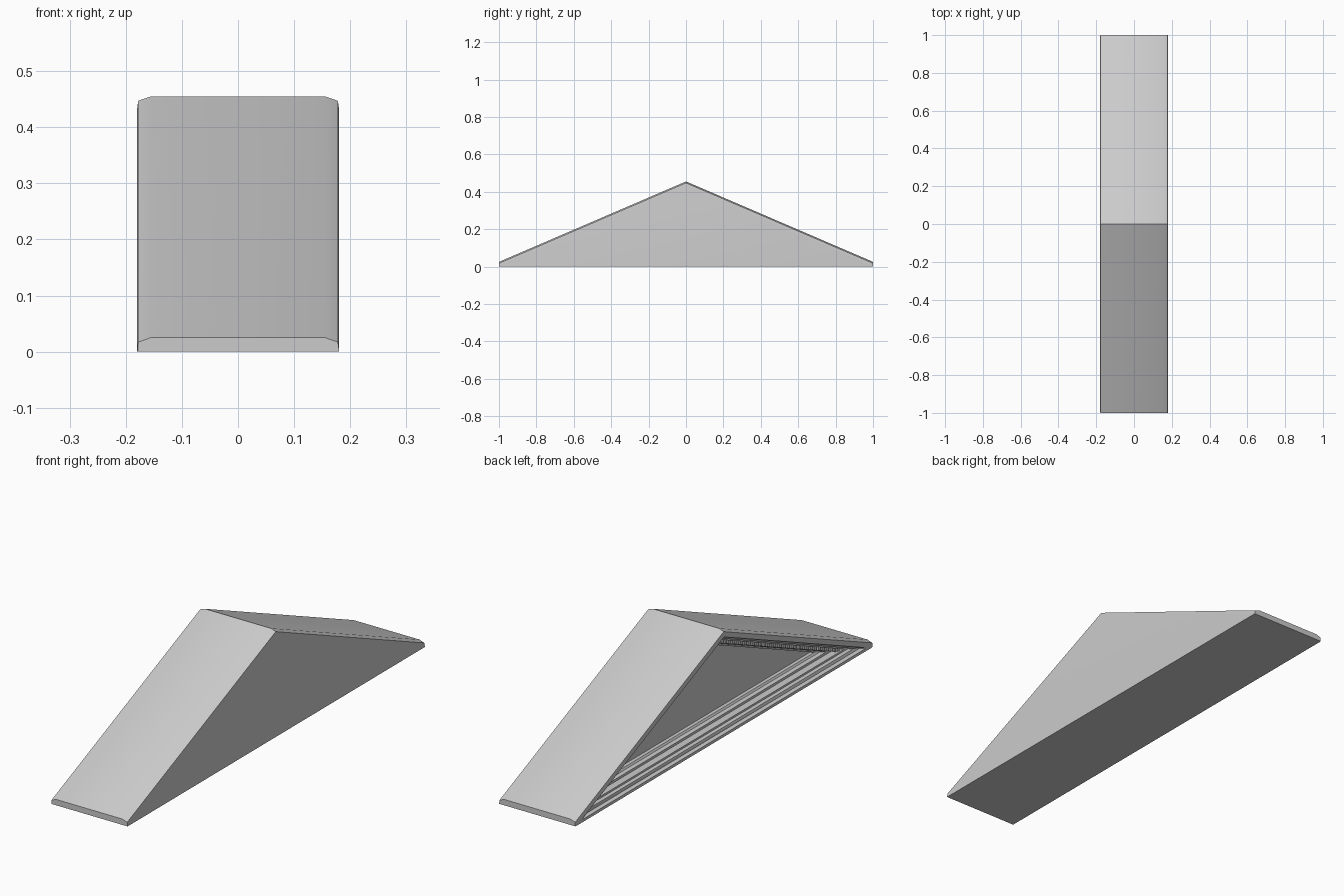
import bpy, bmesh

if "Cube" in bpy.data.objects:
    bpy.data.objects.remove(bpy.data.objects["Cube"])

APEX, SLOPE = 0.455, 0.43   # ridge height and roof fall per unit of y


def outline(x, t, b):
    """Gable outline at depth x, lowered by t below the roof and raised b above the base."""
    w = min(1.0, (APEX - t - b - 0.003) / SLOPE)
    eave = APEX - t - SLOPE * w
    return [(x, -w, b), (x, w, b), (x, w, eave), (x, 0, APEX - t), (x, -w, eave)]


def finish(name, bm):
    bmesh.ops.recalc_face_normals(bm, faces=bm.faces)
    mesh = bpy.data.meshes.new(name)
    bm.to_mesh(mesh)
    bm.free()
    ob = bpy.data.objects.new(name, mesh)
    bpy.context.collection.objects.link(ob)
    bpy.context.view_layer.objects.active = ob
    ob.select_set(True)
    bpy.ops.object.shade_smooth_by_angle()
    ob.select_set(False)
    return ob


# Pediment body: flat back, softened roof edges, stepped mouldings, recessed panel
steps = [
    (0.18, 0.022, 0), (0.178, 0.008, 0), (0.155, 0, 0),
    (-0.155, 0, 0), (-0.178, 0.008, 0), (-0.18, 0.024, 0),
    (-0.18, 0.030, 0.012), (-0.165, 0.036, 0.016), (-0.160, 0.042, 0.026),
    (-0.145, 0.044, 0.028), (-0.145, 0.050, 0.036), (-0.115, 0.050, 0.036),
    (-0.115, 0.072, 0.046), (-0.100, 0.076, 0.050), (-0.095, 0.084, 0.058),
    (-0.080, 0.084, 0.058),
]
bm = bmesh.new()
loops = [[bm.verts.new(p) for p in outline(*s)] for s in steps]
for a, c in zip(loops, loops[1:]):
    for i in range(5):
        j = (i + 1) % 5
        bm.faces.new((a[i], a[j], c[j], c[i]))
bm.faces.new(loops[0])
bm.faces.new(loops[-1])
finish("pediment", bm)

# Row of dentils under each sloping moulding
bm = bmesh.new()
count, start, end = 32, 0.012, 0.85
pitch = (end - start) / count
for side in (-1, 1):
    for k in range(count):
        y0 = start + k * pitch
        corners = [(y, APEX - t - SLOPE * y)
                   for y, t in ((y0, 0.049), (y0 + pitch * 0.6, 0.049),
                                (y0 + pitch * 0.6, 0.066), (y0, 0.066))]
        front = [bm.verts.new((-0.138, side * y, z)) for y, z in corners]
        back = [bm.verts.new((-0.114, side * y, z)) for y, z in corners]
        bm.faces.new(front)
        bm.faces.new(back)
        for i in range(4):
            j = (i + 1) % 4
            bm.faces.new((front[i], front[j], back[j], back[i]))
finish("dentils", bm)
